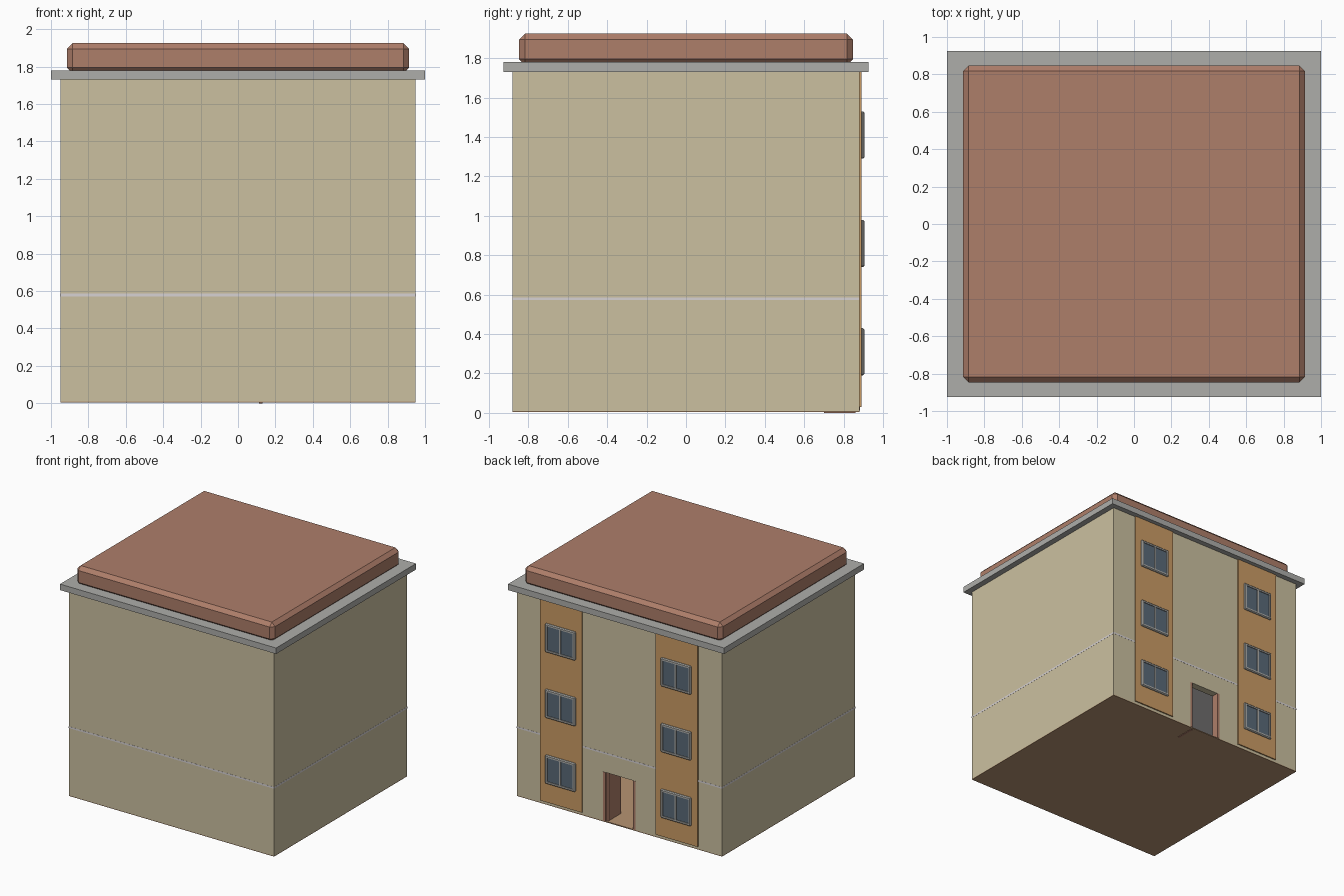
import bpy
import bmesh

cube = bpy.data.objects.get("Cube")
if cube:
    bpy.data.objects.remove(cube, do_unlink=True)


def material(name, rgb):
    """Make a flat material from an sRGB byte colour."""
    color = [((c / 255 + 0.055) / 1.055) ** 2.4 for c in rgb] + [1.0]
    mat = bpy.data.materials.new(name)
    mat.use_nodes = True
    mat.diffuse_color = color
    mat.node_tree.nodes["Principled BSDF"].inputs["Base Color"].default_value = color
    return mat


plaster = material("cream plaster", (203, 192, 160))
brick = material("brick red", (174, 126, 106))
stone = material("grey stone", (174, 174, 170))
ochre = material("ochre panel", (203, 156, 101))
glass = material("dark blue glass", (90, 106, 120))
timber = material("tan floor", (183, 148, 115))
pale = material("pale concrete", (215, 210, 212))


def box(name, mat, x, y, z, bevel=0.0):
    """Axis-aligned box from (min, max) ranges, optionally chamfered."""
    bm = bmesh.new()
    bmesh.ops.create_cube(bm, size=1)
    for v in bm.verts:
        v.co = [r[0] if c < 0 else r[1] for c, r in zip(v.co, (x, y, z))]
    if bevel:
        bmesh.ops.bevel(bm, geom=bm.edges[:], offset=bevel, segments=1,
                        affect='EDGES')
    mesh = bpy.data.meshes.new(name)
    bm.to_mesh(mesh)
    bm.free()
    mesh.materials.append(mat)
    obj = bpy.data.objects.new(name, mesh)
    bpy.context.collection.objects.link(obj)
    return obj


def cut(obj, x, y, z):
    """Subtract a box from an object."""
    cutter = box("cutter", obj.data.materials[0], x, y, z)
    cutter.hide_render = True
    mod = obj.modifiers.new("cut", 'BOOLEAN')
    mod.operation = 'DIFFERENCE'
    mod.solver = 'EXACT'
    mod.object = cutter
    bpy.context.view_layer.objects.active = obj
    bpy.ops.object.modifier_apply(modifier=mod.name)
    bpy.data.objects.remove(cutter, do_unlink=True)


W, D, T = 0.95, 0.88, 0.06      # half width, half depth, wall thickness
TOP = 1.73

# Hollow wall shell with a doorway in the back
walls = box("walls", plaster, (-W, W), (-D, D), (0.01, TOP))
cut(walls, (T - W, W - T), (T - D, D - T), (-1, 3))
cut(walls, (-0.15, 0.15), (D - 2 * T, D + T), (-1, 0.42))

# Floors
box("ground_floor", timber, (-W, W), (-D, D), (0.004, 0.012))
box("upper_floor", pale, (-W - 0.001, W + 0.001), (-D - 0.001, D + 0.001),
    (0.572, 0.586))

# Cornice and chamfered roof
box("cornice", stone, (-1, 1), (-0.925, 0.925), (TOP, 1.78))
box("roof", brick, (-0.915, 0.915), (-0.847, 0.847), (1.765, 1.925), 0.03)

# Door jambs and the leaf, which stands open inwards
for side, x in (("left", 0.14), ("right", -0.14)):
    box(side + "_door_jamb", brick, (x - 0.011, x + 0.011),
        (D - T, D + 0.002), (0.012, 0.42))
box("door_leaf", brick, (0.112, 0.13), (0.70, 0.86), (0, 0.41))


def window(name, cx, z):
    """Chamfered frame with two recessed panes."""
    frame = box(name + "_frame", stone, (cx - 0.14, cx + 0.14),
                (0.885, 0.905), (z, z + 0.24), 0.007)
    for i, (a, b) in enumerate(((-0.12, -0.006), (0.006, 0.12))):
        xr, zr = (cx + a, cx + b), (z + 0.02, z + 0.22)
        cut(frame, xr, (0.896, 1), zr)
        box(f"{name}_pane_{i + 1}", glass, xr, (0.892, 0.898), zr)


# Two ochre strips, each with three windows
for side, s in (("left", 1), ("right", -1)):
    cx = 0.535 * s
    box(side + "_panel", ochre, (cx - 0.195, cx + 0.195), (D - 0.01, 0.89),
        (0.03, TOP))
    for storey in range(3):
        window(f"{side}_window_{storey + 1}", cx, 0.19 + 0.55 * storey)
